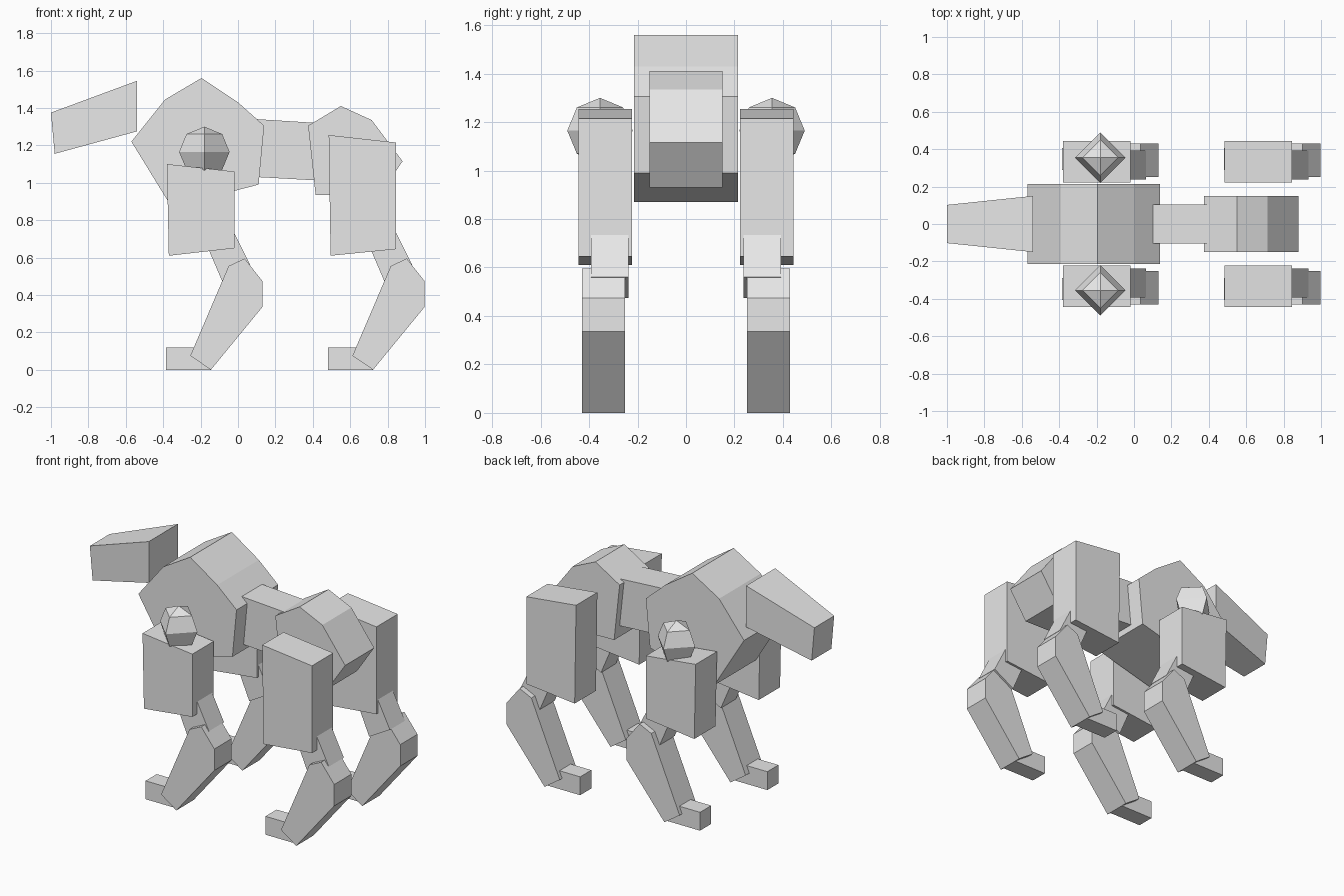
import bpy, bmesh

if "Cube" in bpy.data.objects:
    bpy.data.objects.remove(bpy.data.objects["Cube"])

grey = bpy.data.materials.new("light_grey")
grey.diffuse_color = (0.8, 0.8, 0.8, 1)
grey.use_nodes = True
grey.node_tree.nodes["Principled BSDF"].inputs["Base Color"].default_value = grey.diffuse_color


def finish(bm, name):
    bmesh.ops.recalc_face_normals(bm, faces=bm.faces)
    mesh = bpy.data.meshes.new(name)
    bm.to_mesh(mesh)
    bm.free()
    mesh.materials.append(grey)
    obj = bpy.data.objects.new(name, mesh)
    bpy.context.collection.objects.link(obj)
    return obj


def slab(name, profile, y0, y1, dx=0.0):
    """Side profile (x, z) extruded from y0 to y1."""
    bm = bmesh.new()
    verts = [bm.verts.new((x + dx, y0, z)) for x, z in profile]
    face = bm.faces.new(verts)
    ext = bmesh.ops.extrude_face_region(bm, geom=[face])
    for v in ext["geom"]:
        if isinstance(v, bmesh.types.BMVert):
            v.co.y = y1
    return finish(bm, name)


# Body: chest, waist and hips
slab("chest", [(-0.57, 1.22), (-0.39, 1.445), (-0.195, 1.56), (0.0, 1.43),
               (0.14, 1.305), (0.11, 0.99), (-0.355, 0.87)], -0.215, 0.215)
slab("waist", [(0.10, 1.34), (0.42, 1.32), (0.47, 1.01), (0.11, 1.03)], -0.105, 0.105)
slab("hips", [(0.375, 1.305), (0.55, 1.41), (0.715, 1.335), (0.88, 1.115),
              (0.755, 0.93), (0.415, 0.935)], -0.15, 0.15)

# Head, tapering towards the muzzle
head = slab("head", [(-1.0, 1.375), (-0.54, 1.545), (-0.54, 1.275), (-0.98, 1.155)],
            -0.15, 0.15)
for v in head.data.vertices:
    if v.co.x < -0.9:
        v.co.y *= 0.68

# Leg profiles
front_thigh = [(-0.38, 1.10), (-0.02, 1.06), (-0.02, 0.65), (-0.37, 0.61)]
hind_thigh = [(0.485, 1.255), (0.845, 1.215), (0.845, 0.645), (0.495, 0.61)]
knee = [(-0.19, 0.72), (-0.03, 0.75), (0.065, 0.56), (-0.085, 0.475)]
shin = [(-0.255, 0.075), (-0.05, 0.555), (0.035, 0.595), (0.13, 0.475),
        (0.13, 0.335), (-0.145, 0.0)]
foot = [(-0.385, 0.0), (-0.385, 0.12), (-0.20, 0.12), (-0.145, 0.0)]

for side, s in (("right", -1), ("left", 1)):
    for end, thigh, dx in (("front", front_thigh, 0.0), ("hind", hind_thigh, 0.867)):
        tag = f"{end}_{side}"
        slab(f"{tag}_thigh", thigh, s * 0.223, s * 0.443)
        slab(f"{tag}_knee", knee, s * 0.238, s * 0.393, dx)
        slab(f"{tag}_shin", shin, s * 0.252, s * 0.43, dx)
        slab(f"{tag}_foot", foot, s * 0.29, s * 0.405, dx)

    # Faceted shoulder joint
    bm = bmesh.new()
    bmesh.ops.create_uvsphere(bm, u_segments=4, v_segments=4, radius=0.135)
    bmesh.ops.translate(bm, verts=bm.verts, vec=(-0.18, s * 0.355, 1.165))
    finish(bm, f"{side}_shoulder")
